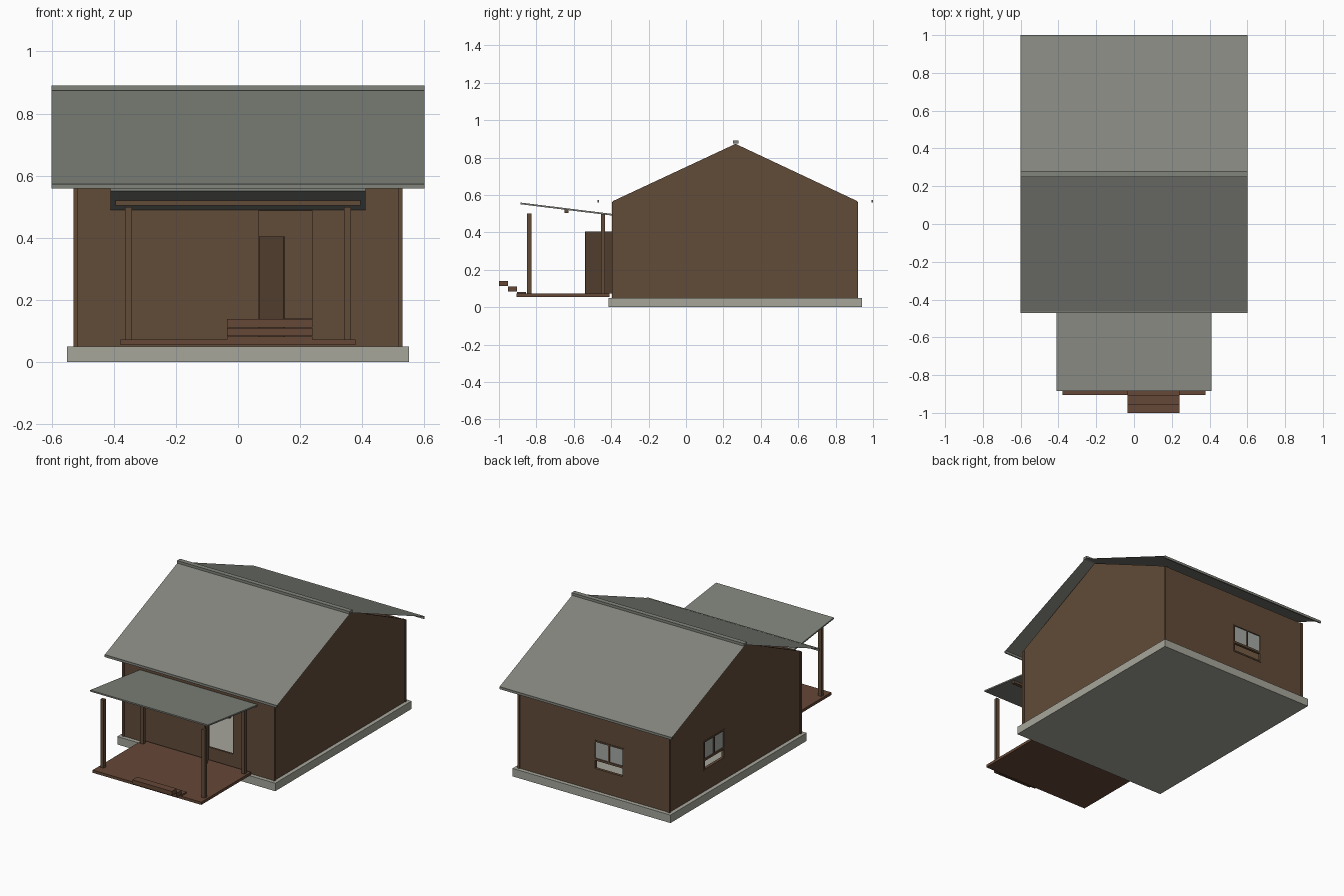
import bpy
import bmesh
from mathutils import Matrix, Vector

if "Cube" in bpy.data.objects:
    bpy.data.objects.remove(bpy.data.objects["Cube"])


def material(name, rgb):
    m = bpy.data.materials.new(name)
    m.use_nodes = True
    m.diffuse_color = (*rgb, 1)
    m.node_tree.nodes["Principled BSDF"].inputs["Base Color"].default_value = (*rgb, 1)
    return m


wood = material("brown wood", (0.12, 0.07, 0.04))
deck_wood = material("red brown wood", (0.13, 0.065, 0.038))
roofing = material("grey roofing", (0.22, 0.23, 0.20))
concrete = material("pale concrete", (0.38, 0.38, 0.33))
glass = material("grey glass", (0.38, 0.40, 0.38))


def finish(name, bm, mat, fix_normals=True):
    if fix_normals:
        bmesh.ops.recalc_face_normals(bm, faces=bm.faces)
    mesh = bpy.data.meshes.new(name)
    bm.to_mesh(mesh)
    bm.free()
    mesh.materials.append(mat)
    ob = bpy.data.objects.new(name, mesh)
    bpy.context.scene.collection.objects.link(ob)
    return ob


def box(name, xs, ys, zs, mat):
    bm = bmesh.new()
    spans = (xs, ys, zs)
    centre = Vector([(a + b) / 2 for a, b in spans])
    size = Vector([b - a for a, b in spans])
    bmesh.ops.create_cube(bm, size=1, matrix=Matrix.Translation(centre) @ Matrix.Diagonal((*size, 1)))
    return finish(name, bm, mat)


def prism(name, profile, x0, x1, mat):
    """Extrude a (y, z) profile along x."""
    bm = bmesh.new()
    face = bm.faces.new([bm.verts.new((x0, y, z)) for y, z in profile])
    out = bmesh.ops.extrude_face_region(bm, geom=[face])
    moved = [v for v in out["geom"] if isinstance(v, bmesh.types.BMVert)]
    bmesh.ops.translate(bm, verts=moved, vec=(x1 - x0, 0, 0))
    return finish(name, bm, mat)


def ring(name, place, outer, inner, depth, mat):
    """Rectangular panel with a rectangular opening; rects are (u0, u1, z0, z1)."""
    bm = bmesh.new()
    loops = [[bm.verts.new(place(u, z)) for u, z in ((a, c), (b, c), (b, d), (a, d))]
             for a, b, c, d in (outer, inner)]
    for i in range(4):
        j = (i + 1) % 4
        bm.faces.new((loops[0][i], loops[0][j], loops[1][j], loops[1][i]))
    ob = finish(name, bm, mat)
    mod = ob.modifiers.new("thickness", "SOLIDIFY")
    mod.thickness = depth
    mod.offset = 0
    return ob


# Main dimensions
BASE, EAVE = 0.05, 0.565
FRONT, BACK, SIDE = -0.39, 0.915, 0.525
RIDGE_Y, RIDGE_Z, ROOF_X = 0.265, 0.877, 0.60
WALL = 0.012
half = WALL / 2
DOOR = (0.066, 0.24, 0.14, 0.487)
BACK_WINDOW = (-0.21, 0.0, 0.182, 0.368)
SIDE_WINDOW = (0.365, 0.575, 0.182, 0.368)

on_front = lambda u, z: (u, FRONT + half, z)
on_back = lambda u, z: (u, BACK - half, z)
on_side = lambda u, z: (-SIDE + half, u, z)

# Foundation and walls
box("foundation", (-0.55, 0.55), (-0.415, 0.94), (0, BASE), concrete)
ring("front_wall", on_front, (-SIDE, SIDE, BASE, EAVE), DOOR, WALL, wood)
ring("back_wall", on_back, (-SIDE, SIDE, BASE, EAVE), BACK_WINDOW, WALL, wood)
ring("right_wall", on_side, (FRONT, BACK, BASE, EAVE), SIDE_WINDOW, WALL, wood)
box("left_wall", (SIDE - WALL, SIDE), (FRONT, BACK), (BASE, EAVE), wood)
for side, s in (("left", 1), ("right", -1)):
    prism(side + "_gable", [(FRONT - 0.005, EAVE), (BACK + 0.005, EAVE), (RIDGE_Y, RIDGE_Z - 0.004)],
          s * (SIDE - WALL), s * SIDE, wood)
    for end, y0, y1 in (("front", FRONT - 0.005, FRONT + 0.01), ("back", BACK - 0.01, BACK + 0.005)):
        xs = sorted((s * 0.516, s * 0.53))
        box(f"{side}_{end}_corner_trim", xs, (y0, y1), (BASE, EAVE - 0.002), wood)


# Windows: glazed upper sash with a centre bar, open lower half
def window(name, place, rect):
    u0, u1, z0, z1 = rect
    bar, rail, mid = 0.009, 0.25, (u0 + u1) / 2
    ring(name + "_frame", place, rect, (u0 + bar, u1 - bar, z0 + bar, z1 - bar), 0.018, wood)
    for part, a, b, c, d, t, mat in (
            ("rail", u0, u1, rail - bar, rail + bar / 2, 0.016, wood),
            ("centre_bar", mid - bar / 2, mid + bar / 2, rail, z1, 0.016, wood),
            ("glass", u0, u1, rail, z1 - bar / 2, 0.004, glass)):
        p, q = Vector(place(a, c)), Vector(place(b, d))
        spans = [tuple(sorted((p[i], q[i]))) for i in range(3)]
        spans = [(lo - t / 2, hi + t / 2) if hi - lo < 1e-6 else (lo, hi) for lo, hi in spans]
        box(f"{name}_{part}", *spans, mat)


window("back_window", on_back, BACK_WINDOW)
window("side_window", on_side, SIDE_WINDOW)

# Main roof: thin sheet, ridge cap and eave boards
bm = bmesh.new()
rows = [[bm.verts.new((x, y, z)) for x in (-ROOF_X, ROOF_X)]
        for y, z in ((-0.467, 0.572), (RIDGE_Y, RIDGE_Z), (0.997, 0.572))]
for a, b in zip(rows, rows[1:]):
    bm.faces.new((a[0], a[1], b[1], b[0]))
finish("main_roof", bm, roofing, fix_normals=False)
box("ridge_cap", (-ROOF_X, ROOF_X), (0.25, 0.28), (0.874, 0.89), roofing)
box("front_eave_board", (-ROOF_X, ROOF_X), (-0.472, -0.464), (0.559, 0.574), roofing)
box("back_eave_board", (-ROOF_X, ROOF_X), (0.992, 1.0), (0.559, 0.574), roofing)

# Porch
box("porch_deck", (-0.378, 0.378), (-0.905, -0.41), (0.055, 0.072), deck_wood)
for side, s in (("left", 1), ("right", -1)):
    xs = sorted((s * 0.341, s * 0.364))
    for end, y in (("front", -0.838), ("back", -0.443)):
        box(f"{side}_{end}_post", xs, (y - 0.011, y + 0.011), (0.072, 0.50), wood)
box("porch_beam", (-0.395, 0.395), (-0.649, -0.627), (0.504, 0.521), wood)
prism("porch_roof", [(-0.885, 0.55), (-0.39, 0.489), (-0.39, 0.498), (-0.885, 0.559)], -0.41, 0.41, roofing)

# Three steps
for i in range(3):
    y, z = -1.0 + 0.048 * i, 0.112 - 0.0285 * i
    box(f"step_{i + 1}", (-0.035, 0.24), (y, y + 0.048), (z, z + 0.027), deck_wood)

# Open door, swung out on its hinge
door = box("door", (0, 0.166), (-0.0025, 0.0025), (0.072, 0.405), wood)
door.matrix_world = Matrix.Translation((0.069, -0.394, 0)) @ Matrix.Rotation(-1.07, 4, "Z")
